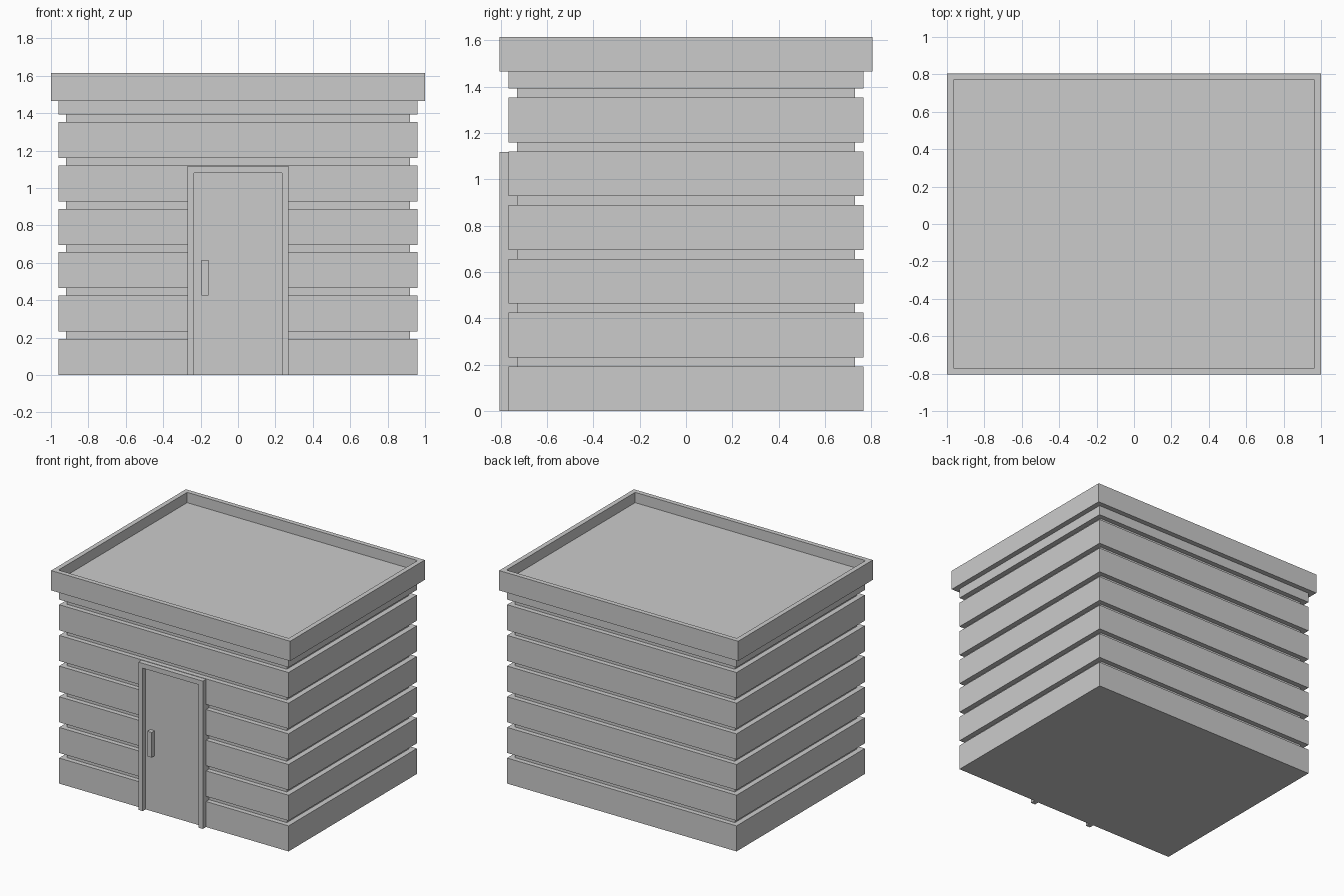
import bpy, bmesh
from mathutils import Matrix, Vector

if "Cube" in bpy.data.objects:
    bpy.data.objects.remove(bpy.data.objects["Cube"])


def box(name, x0, x1, y0, y1, z0, z1):
    """Axis-aligned box given by its extents."""
    bm = bmesh.new()
    centre = Vector((x0 + x1, y0 + y1, z0 + z1)) / 2
    scale = Matrix.Diagonal((x1 - x0, y1 - y0, z1 - z0, 1))
    bmesh.ops.create_cube(bm, size=1, matrix=Matrix.Translation(centre) @ scale)
    mesh = bpy.data.meshes.new(name)
    bm.to_mesh(mesh)
    bm.free()
    obj = bpy.data.objects.new(name, mesh)
    bpy.context.collection.objects.link(obj)
    return obj


# Inner wall core, seen in the grooves between the planks
box("wall_core", -0.92, 0.92, -0.73, 0.73, 0.01, 1.48)

# Wrap-around wall planks; the last one tucks under the roof
PITCH, HEIGHT = 0.232, 0.193
for i in range(7):
    z = i * PITCH
    box(f"wall_plank_{i + 1}", -0.96, 0.96, -0.767, 0.767, z, min(z + HEIGHT, 1.50))

# Roof: slab with a recessed top, made by insetting the top face and pushing it down
roof = box("roof", -1.0, 1.0, -0.805, 0.805, 1.465, 1.615)
bm = bmesh.new()
bm.from_mesh(roof.data)
top = max(bm.faces, key=lambda f: f.calc_center_median().z)
bmesh.ops.inset_region(bm, faces=[top], thickness=0.036, use_even_offset=True)
floor = bmesh.ops.extrude_discrete_faces(bm, faces=[top])["faces"][0]
bmesh.ops.translate(bm, verts=floor.verts, vec=(0, 0, -0.078))
bm.to_mesh(roof.data)
bm.free()

# Door panel, lying flush with the planks
box("door_panel", -0.235, 0.235, -0.77, -0.72, 0, 1.081)

# Door frame: two jambs and a lintel
for side, x in (("left", -0.27), ("right", 0.234)):
    box(f"door_jamb_{side}", x, x + 0.036, -0.805, -0.72, 0, 1.081)
box("door_lintel", -0.27, 0.27, -0.805, -0.72, 1.081, 1.118)

# Door handle
box("door_handle", -0.195, -0.159, -0.805, -0.765, 0.425, 0.615)
